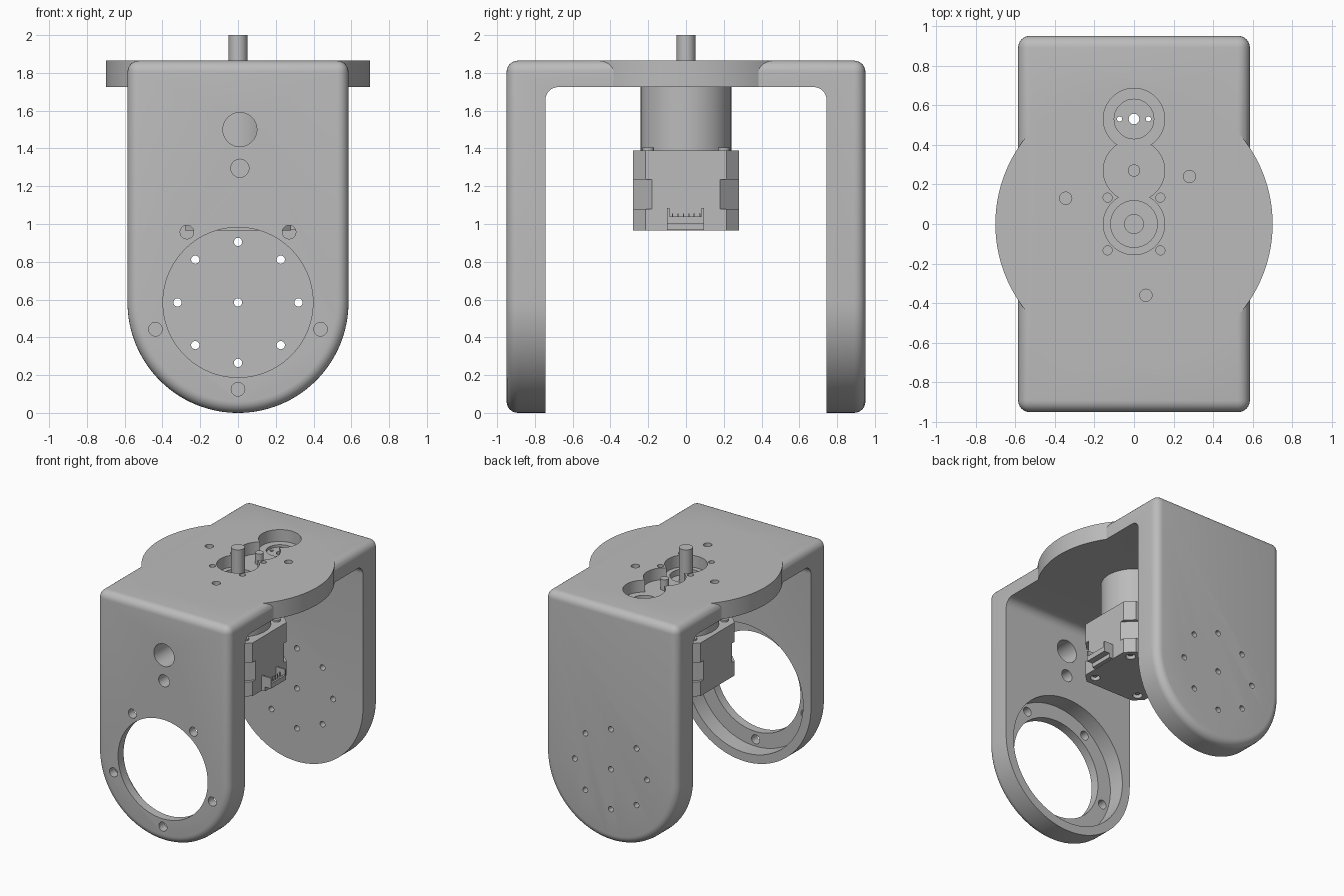
import bpy, bmesh, math
from mathutils import Vector

if "Cube" in bpy.data.objects:
    bpy.data.objects.remove(bpy.data.objects["Cube"])

grey = bpy.data.materials.new("mid grey")
grey.diffuse_color = (0.5, 0.5, 0.5, 1)
grey.use_nodes = True
grey.node_tree.nodes["Principled BSDF"].inputs["Base Color"].default_value = grey.diffuse_color


def prism(name, pts, axis, a, b):
    """Extrude a 2D outline along an axis (x: yz points, y: xz, z: xy)."""
    def place(p, t):
        return {'x': (t, p[0], p[1]), 'y': (p[0], t, p[1]), 'z': (p[0], p[1], t)}[axis]
    bm = bmesh.new()
    lo = [bm.verts.new(place(p, a)) for p in pts]
    hi = [bm.verts.new(place(p, b)) for p in pts]
    bm.faces.new(lo)
    bm.faces.new(hi)
    n = len(pts)
    for i in range(n):
        j = (i + 1) % n
        bm.faces.new((lo[i], lo[j], hi[j], hi[i]))
    bmesh.ops.recalc_face_normals(bm, faces=bm.faces)
    me = bpy.data.meshes.new(name)
    bm.to_mesh(me)
    bm.free()
    me.materials.append(grey)
    ob = bpy.data.objects.new(name, me)
    bpy.context.collection.objects.link(ob)
    return ob


def arc(cx, cy, r, a0, a1, n):
    return [(cx + r * math.cos(math.radians(a0 + (a1 - a0) * i / n)),
             cy + r * math.sin(math.radians(a0 + (a1 - a0) * i / n))) for i in range(n + 1)]


def cyl(name, c, r, axis, a, b, n=32):
    return prism(name, arc(c[0], c[1], r, 0, 360, n)[:-1], axis, a, b)


def box(name, x0, x1, y0, y1, z0, z1):
    return prism(name, [(x0, y0), (x1, y0), (x1, y1), (x0, y1)], 'z', z0, z1)


def apply(ob, mod):
    bpy.context.view_layer.objects.active = ob
    bpy.ops.object.modifier_apply(modifier=mod.name)


def boolean(ob, other, op='DIFFERENCE'):
    m = ob.modifiers.new("bool", 'BOOLEAN')
    m.operation, m.solver, m.object = op, 'EXACT', other
    apply(ob, m)
    bpy.data.objects.remove(other)


def smooth(ob):
    bpy.ops.object.select_all(action='DESELECT')
    ob.select_set(True)
    bpy.context.view_layer.objects.active = ob
    bpy.ops.object.shade_smooth_by_angle(angle=math.radians(30))


W, TOP, UNDER = 0.585, 1.865, 1.725

# Bracket: rounded block with a round-bottomed outline
bracket = prism("bracket", [(W, TOP), (-W, TOP)] + arc(0, W, W, 180, 360, 64), 'y', -0.95, 0.95)
bev = bracket.modifiers.new("round", 'BEVEL')
bev.width, bev.segments, bev.limit_method, bev.angle_limit = 0.06, 6, 'ANGLE', math.radians(40)
apply(bracket, bev)

# Round flange on top, then the opening between the arms
boolean(bracket, cyl("flange", (0, 0), 0.70, 'z', 1.6, TOP, 128), 'UNION')
gap = ([(-0.745, -0.2), (0.745, -0.2)] + arc(0.675, UNDER - 0.07, 0.07, 0, 90, 8)
       + arc(-0.675, UNDER - 0.07, 0.07, 90, 180, 8))
boolean(bracket, prism("gap", gap, 'x', -1, 1))

# Front arm: bearing seat, ring of screw holes, two cable holes
boolean(bracket, cyl("seat", (0, W), 0.515, 'y', -0.88, -0.7, 96))
boolean(bracket, cyl("opening", (0, W), 0.397, 'y', -1, -0.8, 96))
for i in range(5):
    a = math.radians(-90 + 72 * i)
    boolean(bracket, cyl("screw_hole", (0.46 * math.cos(a), W + 0.46 * math.sin(a)), 0.036, 'y', -1, -0.8, 24))
boolean(bracket, cyl("cable_hole", (0.01, 1.5), 0.09, 'y', -1, -0.7, 40))
boolean(bracket, cyl("small_cable_hole", (0.01, 1.295), 0.048, 'y', -1, -0.7))

# Back arm: centre hole and a ring of eight
for i in range(9):
    a, r = math.radians(45 * i), 0.32 if i else 0
    if i == 8:
        a = 0
    boolean(bracket, cyl("pin_hole", (r * math.cos(a), W + r * math.sin(a)), 0.022, 'y', 0.7, 1, 20))

# Top plate: gear pockets, bores and screw holes
FLOOR = 1.77
for y in (0, 0.27, 0.53):
    boolean(bracket, cyl("pocket", (0, y), 0.155, 'z', FLOOR, 2, 48))
boolean(bracket, cyl("motor_bore", (0, 0), 0.118, 'z', 1.6, 2, 40))
boolean(bracket, cyl("recess", (0, 0.53), 0.1, 'z', FLOOR - 0.02, 2, 40))
for x, r in ((0, 0.027), (-0.073, 0.013), (0.073, 0.013)):
    boolean(bracket, cyl("sensor_hole", (x, 0.53), r, 'z', 1.6, 2, 20))
for x in (-0.133, 0.133):
    for y in (-0.133, 0.133):
        boolean(bracket, cyl("mount_hole", (x, y), 0.023, 'z', 1.6, 2, 20))
for p in ((0.28, 0.24), (-0.345, 0.13), (0.06, -0.36)):
    boolean(bracket, cyl("blind_hole", p, 0.031, 'z', UNDER + 0.03, 2, 24))
smooth(bracket)

# Gear axle, drive shaft and gearbox
smooth(cyl("gear_axle", (0, 0.27), 0.031, 'z', FLOOR - 0.005, 1.855, 24))
shaft = cyl("drive_shaft", (0, 0), 0.05, 'z', 1.7, 2.0)
smooth(shaft)
smooth(cyl("gearbox", (0, 0), 0.24, 'z', 1.39, UNDER, 64))


# Motor body: two end caps and a core with deeper corner chamfers
def chamfered(name, h, c, z0, z1):
    k = h - c
    return prism(name, [(h, -k), (h, k), (k, h), (-k, h), (-h, k), (-h, -k), (-k, -h), (k, -h)], 'z', z0, z1)


lower = chamfered("motor_lower_cap", 0.28, 0.065, 0.965, 1.08)
chamfered("motor_core", 0.28, 0.1, 1.08, 1.235)
chamfered("motor_upper_cap", 0.28, 0.065, 1.235, 1.39)
for x in (-0.2, 0.2):
    for y in (-0.2, 0.2):
        boolean(lower, cyl("motor_screw_recess", (x, y), 0.036, 'z', 0.9, 1.0, 24))
        smooth(cyl("motor_screw", (x, y), 0.018, 'z', 0.98, 1.005, 16))
        smooth(cyl("motor_top_screw", (x, y), 0.03, 'z', 1.385, 1.405, 20))
smooth(lower)

# Cable socket on the side of the motor
box("socket_foot", 0.27, 0.31, -0.1, 0.095, 0.967, 1.0)
box("socket_base", 0.27, 0.36, -0.1, 0.095, 1.0, 1.018)
box("socket_front", 0.345, 0.36, -0.1, 0.095, 1.018, 1.04)
for y in (-0.1, 0.083):
    box("socket_side", 0.27, 0.36, y, y + 0.012, 1.018, 1.085)
for i in range(6):
    y = -0.075 + 0.029 * i
    box("socket_pin", 0.315, 0.322, y, y + 0.007, 1.015, 1.055)
